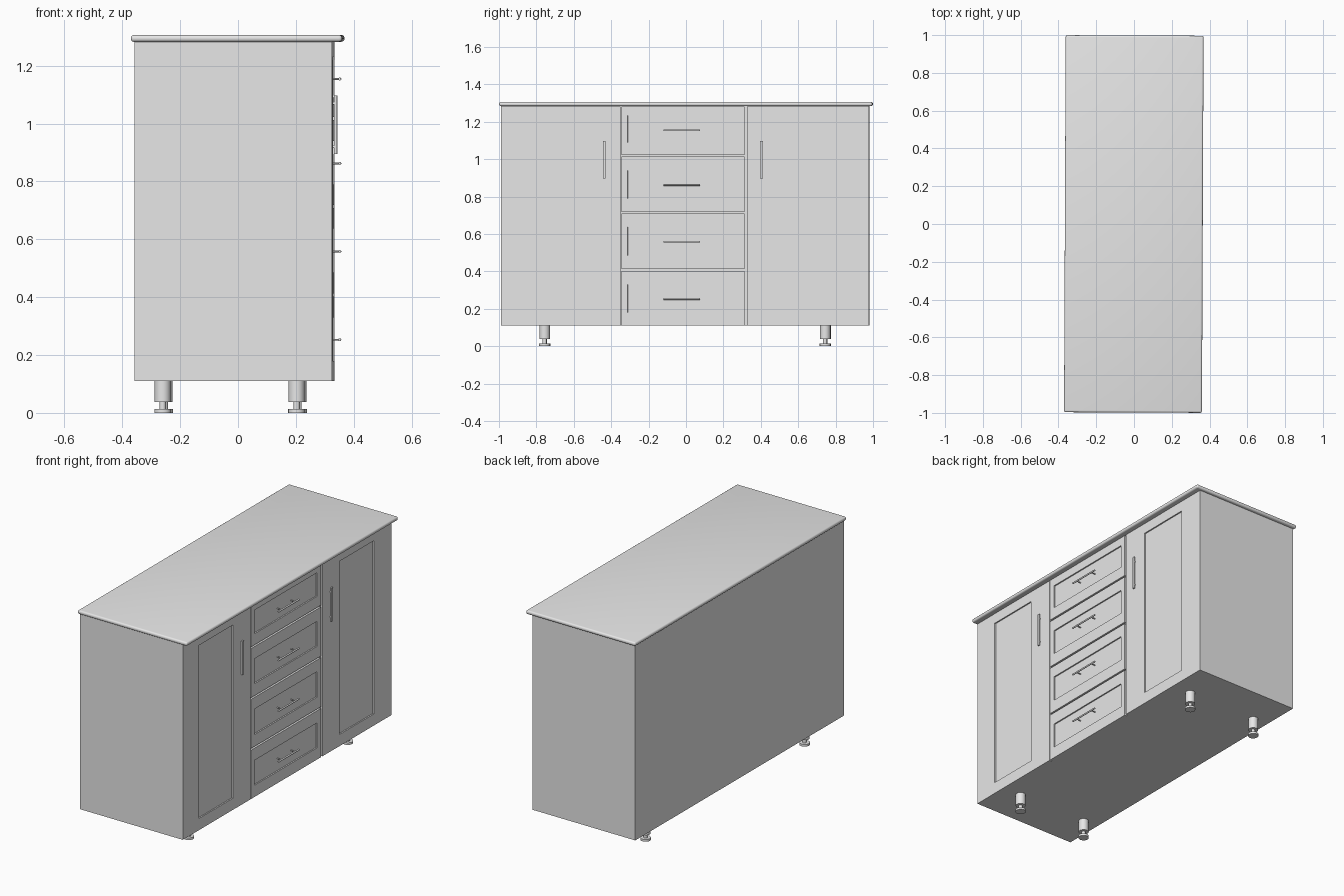
import bpy, bmesh, math
from mathutils import Matrix, Vector

if "Cube" in bpy.data.objects:
    bpy.data.objects.remove(bpy.data.objects["Cube"], do_unlink=True)

grey = bpy.data.materials.new("plain grey")
grey.use_nodes = True
grey.diffuse_color = (0.8, 0.8, 0.8, 1)
grey.node_tree.nodes["Principled BSDF"].inputs["Base Color"].default_value = (0.8, 0.8, 0.8, 1)

# The whole cabinet stands very slightly turned
TURN = Matrix.Rotation(math.radians(-0.25), 4, 'Z')


def finish(name, bm, smooth=False):
    bmesh.ops.recalc_face_normals(bm, faces=bm.faces)
    bm.transform(TURN)
    me = bpy.data.meshes.new(name)
    bm.to_mesh(me)
    bm.free()
    me.materials.append(grey)
    ob = bpy.data.objects.new(name, me)
    bpy.context.collection.objects.link(ob)
    if smooth:
        bpy.ops.object.select_all(action='DESELECT')
        ob.select_set(True)
        bpy.context.view_layer.objects.active = ob
        bpy.ops.object.shade_smooth_by_angle(angle=math.radians(40))
    return ob


def add_box(bm, lo, hi):
    lo, hi = Vector(lo), Vector(hi)
    m = Matrix.Translation((lo + hi) / 2) @ Matrix.Diagonal((*(hi - lo), 1))
    bmesh.ops.create_cube(bm, size=1, matrix=m)


def add_rod(bm, a, b, r, sides=12):
    a, b = Vector(a), Vector(b)
    m = Matrix.Translation((a + b) / 2) @ (b - a).to_track_quat('Z', 'Y').to_matrix().to_4x4()
    bmesh.ops.create_cone(bm, cap_ends=True, segments=sides, radius1=r, radius2=r,
                          depth=(b - a).length, matrix=m)


BACK, FACE, SUNK = 0.316, 0.330, 0.322   # x of front boards: rear, face, recessed field


def recessed_front(name, outer, inner):
    """Board facing +x with a sunken field; rectangles are (y0, y1, z0, z1)."""
    bm = bmesh.new()
    loops = []
    for x, (y0, y1, z0, z1) in ((BACK, outer), (FACE, outer), (FACE, inner), (SUNK, inner)):
        loops.append([bm.verts.new((x, y, z)) for y, z in
                      ((y0, z0), (y1, z0), (y1, z1), (y0, z1))])
    for a, b in zip(loops, loops[1:]):
        for i in range(4):
            j = (i + 1) % 4
            bm.faces.new((a[i], a[j], b[j], b[i]))
    bm.faces.new(loops[0])
    bm.faces.new(loops[-1])
    finish(name, bm)


# Carcass
bm = bmesh.new()
add_box(bm, (-0.354, -0.988, 0.11), (0.317, 0.980, 1.284))
finish("carcass", bm)

# Worktop with rounded edges
bm = bmesh.new()
add_box(bm, (-0.366, -0.998, 1.283), (0.364, 0.998, 1.306))
bmesh.ops.bevel(bm, geom=bm.edges[:], offset=0.010, segments=4, profile=0.5, affect='EDGES')
finish("worktop", bm, True)

# Doors with upright bar handles
for side, outer, inner, hy in (
        ("right", (-0.988, -0.350, 0.11, 1.282), (-0.835, -0.515, 0.18, 1.22), -0.435),
        ("left", (0.328, 0.980, 0.11, 1.282), (0.490, 0.815, 0.18, 1.22), 0.405)):
    recessed_front(side + "_door", outer, inner)
    bm = bmesh.new()
    add_box(bm, (0.334, hy - 0.007, 0.895), (0.343, hy + 0.007, 1.097))
    for z in (0.92, 1.07):
        add_rod(bm, (FACE - 0.002, hy, z), (0.338, hy, z), 0.005)
    finish(side + "_door_handle", bm)

# Drawers with rod handles on two posts
for n, (z0, z1, p0, p1, hz) in enumerate((
        (0.110, 0.403, 0.18, 0.33, 0.253),
        (0.413, 0.708, 0.485, 0.638, 0.558),
        (0.718, 1.013, 0.79, 0.94, 0.862),
        (1.023, 1.282, 1.09, 1.232, 1.154)), 1):
    recessed_front(f"drawer_{n}", (-0.344, 0.314, z0, z1), (-0.31, 0.28, p0, p1))
    bm = bmesh.new()
    add_rod(bm, (0.352, -0.118, hz), (0.352, 0.076, hz), 0.005)
    for y in (-0.085, 0.043):
        add_rod(bm, (SUNK - 0.002, y, hz), (0.352, y, hz), 0.003)
    finish(f"drawer_handle_{n}", bm, True)

# Adjustable feet: sleeve, screw and pad
for xname, x in (("back", -0.257), ("front", 0.206)):
    for yname, y in (("right", -0.755), ("left", 0.745)):
        bm = bmesh.new()
        for z0, z1, r in ((0.038, 0.112, 0.028), (0.012, 0.040, 0.011), (0.0, 0.013, 0.029)):
            add_rod(bm, (x, y, z0), (x, y, z1), r, 24)
        finish(f"{xname}_{yname}_foot", bm, True)
